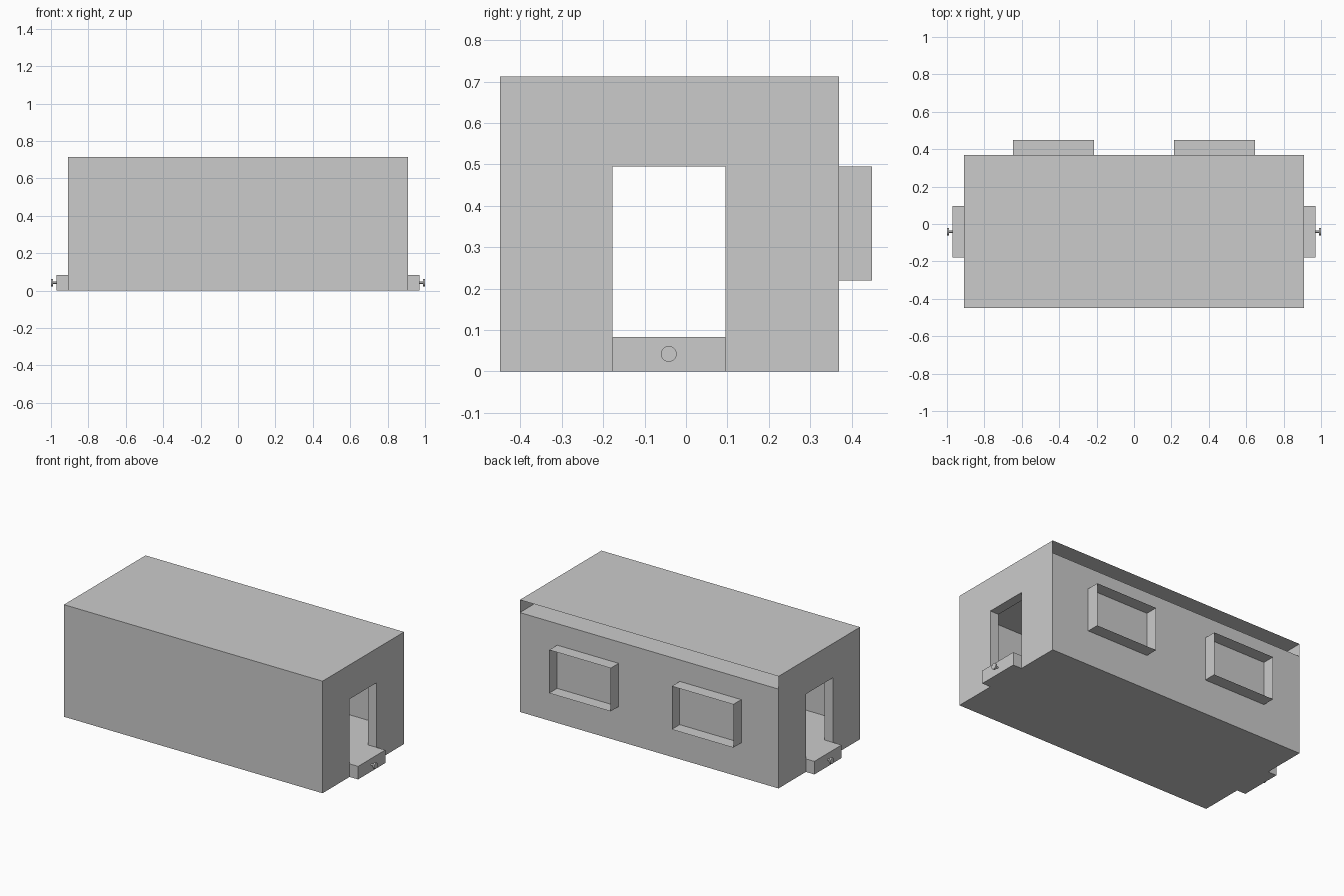
import bpy, bmesh, math

if "Cube" in bpy.data.objects:
    bpy.data.objects.remove(bpy.data.objects["Cube"])

X, XI = 0.91, 0.85            # outer / inner end wall
Y0, Y1 = -0.45, 0.37          # front / back wall
Z1, FLOOR, CEIL = 0.713, 0.083, 0.632
D0, D1, DTOP = -0.178, 0.095, 0.495   # doorway
YC, ZC = (D0 + D1) / 2, 0.042


def make(name, quads):
    bm = bmesh.new()
    for q in quads:
        bm.faces.new([bm.verts.new(p) for p in q])
    bmesh.ops.remove_doubles(bm, verts=bm.verts, dist=1e-5)
    bmesh.ops.recalc_face_normals(bm, faces=bm.faces)
    me = bpy.data.meshes.new(name)
    bm.to_mesh(me)
    bm.free()
    ob = bpy.data.objects.new(name, me)
    bpy.context.collection.objects.link(ob)
    return ob


def qx(x, y0, y1, z0, z1):
    return [(x, y0, z0), (x, y1, z0), (x, y1, z1), (x, y0, z1)]


def qy(y, x0, x1, z0, z1):
    return [(x0, y, z0), (x1, y, z0), (x1, y, z1), (x0, y, z1)]


def qz(z, x0, x1, y0, y1):
    return [(x0, y0, z), (x1, y0, z), (x1, y1, z), (x0, y1, z)]


# thin side walls, roof and underside; the back wall stops at the ceiling
make("front_wall", [qy(Y0, -X, X, 0, Z1)])
make("back_wall", [qy(Y1, -X, X, 0, CEIL)])
make("roof", [qz(Z1, -X, X, Y0, Y1)])
make("underside", [qz(0, -X, X, Y0, Y1)])
make("ceiling", [qz(CEIL, -X, X, Y0, Y1)])
make("floor", [qz(FLOOR, -XI, XI, Y0, Y1)])

for s, side in ((1, "right"), (-1, "left")):
    # hollow end wall with doorway
    quads = []
    for x, z0, z1 in ((s * X, 0, Z1), (s * XI, FLOOR, CEIL)):
        quads += [qx(x, Y0, D0, z0, z1), qx(x, D1, Y1, z0, z1),
                  qx(x, D0, D1, DTOP, z1)]
    a, b = sorted((s * XI, s * X))
    quads += [qy(D0, a, b, FLOOR, DTOP), qy(D1, a, b, FLOOR, DTOP),
              qz(DTOP, a, b, D0, D1), qz(FLOOR, a, b, D0, D1)]
    make(side + "_end_wall", quads)

    # door step
    a, b = sorted((s * X, s * 0.97))
    make(side + "_step", [qx(s * 0.97, D0, D1, 0, FLOOR),
                          qy(D0, a, b, 0, FLOOR), qy(D1, a, b, 0, FLOOR),
                          qz(0, a, b, D0, D1), qz(FLOOR, a, b, D0, D1)])

    # coupler: shaft and end disc
    for part, r, x0, x1 in (("shaft", 0.006, 0.968, 0.992),
                            ("disc", 0.019, 0.99, 1.0)):
        bpy.ops.mesh.primitive_cylinder_add(
            vertices=32, radius=r, depth=x1 - x0,
            location=(s * (x0 + x1) / 2, YC, ZC),
            rotation=(0, math.pi / 2, 0))
        bpy.context.object.name = side + "_coupler_" + part
        bpy.ops.object.shade_smooth_by_angle()

    # thin open window surround
    a, b = sorted((s * 0.215, s * 0.648))
    w0, w1, y2 = 0.22, 0.495, 0.45
    tube = []
    for x in (a, b):
        tube.append([(x, Y1, w0), (x, y2, w0), (x, y2, w1), (x, Y1, w1)])
    for z in (w0, w1):
        tube.append(qz(z, a, b, Y1, y2))
    make(side + "_window_surround", tube)
